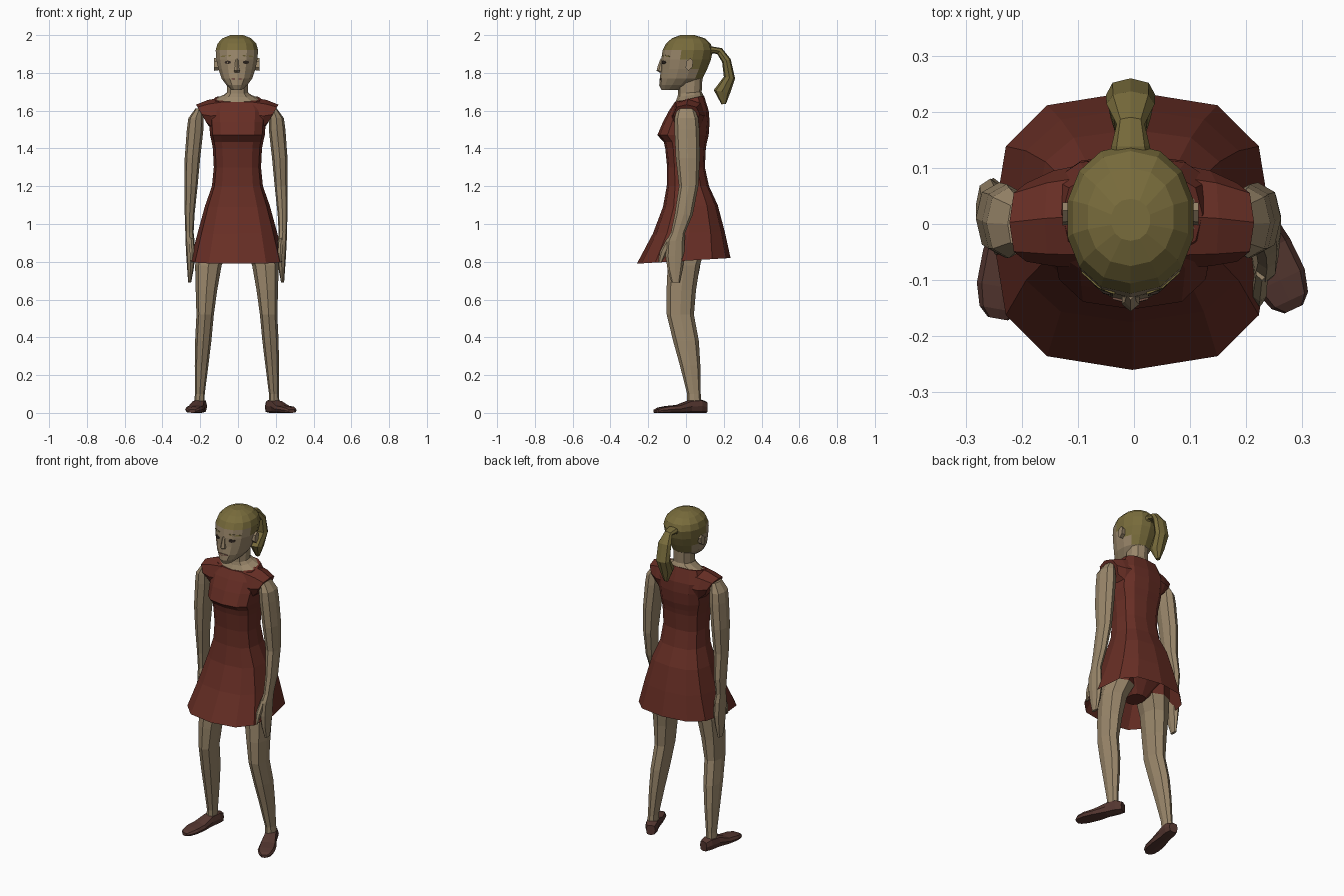
import bpy, bmesh, math
from mathutils import Vector
from mathutils.bvhtree import BVHTree

if "Cube" in bpy.data.objects:
    bpy.data.objects.remove(bpy.data.objects["Cube"])


def mat(name, rgb):
    m = bpy.data.materials.new(name)
    m.diffuse_color = (*rgb, 1)
    m.use_nodes = True
    m.node_tree.nodes["Principled BSDF"].inputs["Base Color"].default_value = m.diffuse_color
    return m


SKIN = mat("skin", (0.32, 0.24, 0.145))
RED = mat("dark_red_cloth", (0.135, 0.027, 0.018))
HAIR = mat("olive_blond", (0.19, 0.15, 0.045))
SHOE = mat("brown_leather", (0.09, 0.038, 0.03))
DARK = mat("dark_eye", (0.03, 0.02, 0.015))
LIP = mat("lip", (0.17, 0.085, 0.06))


def ring(c, u, v, n, e):
    """Squared-off ellipse around c with half axes u and v."""
    c, u, v = Vector(c), Vector(u), Vector(v)
    pts = []
    for i in range(n):
        a = 2 * math.pi * i / n
        s, k = math.sin(a), -math.cos(a)
        s = math.copysign(abs(s) ** e, s) if abs(s) > 1e-6 else 0
        k = math.copysign(abs(k) ** e, k) if abs(k) > 1e-6 else 0
        pts.append(c + u * s + v * k)
    return pts


def loft(name, rings, mats, rule=None, caps=(True, True)):
    """Skin a list of rings; rule(face centre) picks the material slot."""
    bm = bmesh.new()
    rows = [[bm.verts.new(p) for p in r] for r in rings]
    n = len(rows[0])
    for a, b in zip(rows, rows[1:]):
        for i in range(n):
            j = (i + 1) % n
            bm.faces.new((a[i], a[j], b[j], b[i]))
    if caps[0]:
        bm.faces.new(rows[0])
    if caps[1]:
        bm.faces.new(rows[-1])
    bmesh.ops.recalc_face_normals(bm, faces=bm.faces)
    if rule:
        for f in bm.faces:
            f.material_index = rule(f.calc_center_median())
    me = bpy.data.meshes.new(name)
    bm.to_mesh(me)
    bm.free()
    for m in mats:
        me.materials.append(m)
    ob = bpy.data.objects.new(name, me)
    bpy.context.collection.objects.link(ob)
    return ob


def body(secs, n=12, e=0.8, x=0.0):
    """Level rings from (z front, z back, half width, y front, y back)."""
    return [ring((x, (f + b) / 2, (zf + zb) / 2), (w, 0, 0),
                 (0, (b - f) / 2, (zb - zf) / 2), n, e) for zf, zb, w, f, b in secs]


def limb(secs, n=8, e=0.9):
    """Level rings from (x, y, z, x radius, y radius)."""
    return [ring((x, y, z), (rx, 0, 0), (0, ry, 0), n, e) for x, y, z, rx, ry in secs]


# Dress: flared skirt, narrow waist, bust and neckline
loft("dress", body([
    (.79, .82, .25, -.26, .236), (.95, .96, .21, -.175, .205),
    (1.09, 1.1, .172, -.122, .168), (1.2, 1.2, .135, -.102, .122),
    (1.3, 1.3, .125, -.1, .1), (1.4, 1.4, .13, -.11, .105),
    (1.435, 1.43, .136, -.118, .11), (1.47, 1.47, .145, -.152, .12),
    (1.54, 1.54, .15, -.122, .125), (1.6, 1.6, .155, -.09, .12),
    (1.645, 1.68, .125, -.06, .095)], e=.72, x=-.003), [RED], caps=(False, True))

# Shorts under the skirt
loft("shorts", body([(1.05, 1.05, .14, -.09, .12), (.92, .92, .15, -.085, .12),
                     (.82, .82, .05, -.05, .07)]), [RED])

# Neck and collar
loft("neck", body([(1.643, 1.678, .12, -.058, .092), (1.672, 1.69, .075, -.045, .088),
                   (1.69, 1.7, .058, -.042, .083), (1.79, 1.79, .058, -.04, .088)],
                  n=10, e=.9, x=-.003), [SKIN])

# Limbs, both sides
for side, s, dx, hand_y, toe_out in (("left", 1, 0, 0, 25), ("right", -1, -.02, .09, 10)):
    def shift(secs):
        return [(s * x + dx, y + hand_y * min(1, max(0, (1.2 - z) / .3)), z, rx, ry)
                for x, y, z, rx, ry in secs]

    loft(side + "_sleeve", [
        ring((s * cx - .004, cy, cz), (0, ry, 0), (s * vx, 0, vz), 8, .85)
        for cx, cy, cz, ry, vx, vz in ((.07, .015, 1.58, .095, 0, .09),
                                       (.14, .01, 1.572, .085, .015, .085),
                                       (.188, .003, 1.58, .07, .03, .052))], [RED])
    loft(side + "_arm", limb(shift([
        (.185, 0, 1.612, .02, .045), (.203, .002, 1.56, .04, .063),
        (.207, .005, 1.5, .044, .066), (.221, .01, 1.35, .041, .064),
        (.228, .014, 1.2, .034, .051), (.236, -.012, 1.05, .026, .048),
        (.237, -.042, .955, .022, .038)])), [SKIN])
    loft(side + "_hand", limb(shift([
        (.237, -.042, .955, .022, .038), (.234, -.055, .91, .024, .048),
        (.23, -.058, .83, .024, .05), (.232, -.058, .76, .017, .04),
        (.236, -.055, .69, .008, .022)])), [SKIN])
    loft(side + "_thumb", limb(shift([
        (.228, -.08, .925, .012, .02), (.224, -.118, .855, .014, .02),
        (.222, -.138, .795, .007, .01)]), n=6), [SKIN])

    lx = -.012 if s < 0 else 0
    loft(side + "_leg", limb([(s * x + lx, y, z, rx, ry) for x, y, z, rx, ry in (
        (.105, .02, 1.0, .08, .1), (.12, .005, .86, .083, .095),
        (.145, -.012, .78, .07, .085), (.155, -.025, .65, .057, .078),
        (.162, -.03, .52, .046, .072), (.172, 0, .38, .043, .068),
        (.181, .022, .25, .036, .054), (.19, .042, .1, .026, .036),
        (.193, .045, .04, .028, .038))]), [SKIN, RED],
        lambda c: 1 if c.z > .86 else 0)

    # Shoe, swept from heel to toe and turned outwards
    t = math.radians(toe_out)
    fwd = Vector((s * math.sin(t), -math.cos(t), 0))
    across = Vector((math.cos(t), s * math.sin(t), 0))
    ankle = Vector((s * .193 + lx, .045, 0))
    loft(side + "_shoe", [
        ring(ankle + fwd * d + Vector((0, 0, h / 2)), across * w, (0, 0, h / 2), 8, .6)
        for d, w, h in ((-.065, .026, .06), (-.03, .037, .072), (.03, .037, .068),
                        (.1, .047, .042), (.16, .048, .036), (.2, .036, .028),
                        (.217, .018, .018))], [SHOE])


# Head with a skullcap of hair
def hair_rule(c):
    return int(c.z > 1.915 or (c.y > -.02 and c.z > 1.875) or (c.y > .05 and c.z > 1.765))


HX = -.006
head = loft("head", body([(z, z, w, f, b) for z, w, f, b in (
    (1.71, .028, -.13, -.03), (1.735, .056, -.142, .04), (1.77, .083, -.139, .088),
    (1.82, .1, -.133, .112), (1.87, .111, -.131, .132), (1.92, .115, -.124, .142),
    (1.955, .105, -.106, .13), (1.983, .078, -.075, .1), (2.0, .035, -.03, .045))],
    n=14, e=.93, x=HX), [SKIN, HAIR], hair_rule)
dg = bpy.context.evaluated_depsgraph_get()
tree = BVHTree.FromObject(head, dg)


def face_plate(name, x, z, w, h, m, n=8, tilt=0.0):
    """Thin plate laid onto the front of the face."""
    rows = []
    for lift in (-.003, .004):
        row = []
        for p in ring((x, -1, z), (w, 0, tilt), (0, 0, h), n, .9):
            hit = tree.ray_cast(p, Vector((0, 1, 0)))[0]
            row.append(hit - Vector((0, lift, 0)))
        rows.append(row)
    loft(name, rows, [m])


for side, s in (("left", 1), ("right", -1)):
    face_plate(side + "_eye", HX + s * .048, 1.856, .017, .009, DARK)
    face_plate(side + "_brow", HX + s * .058, 1.889, .03, .005, HAIR, tilt=-s * .003)
    loft(side + "_ear", [ring((HX + s * x, .018, 1.845), (0, ry, 0), (0, .006, rz), 6, 1)
                         for x, ry, rz in ((.09, .018, .03), (.121, .02, .034))], [SKIN])
face_plate("mouth", HX, 1.768, .032, .006, LIP)

# Nose wedge
loft("nose", limb([(HX, -.118, 1.875, .008, .017), (HX, -.126, 1.835, .012, .024),
                   (HX, -.128, 1.812, .018, .028), (HX, -.122, 1.802, .014, .018)], n=6),
     [SKIN])

# Ponytail, bending up and then down
tail = [(.1, 1.905, .042, .03), (.14, 1.922, .034, .018), (.178, 1.915, .025, .02),
        (.214, 1.865, .043, .024), (.23, 1.775, .044, .03), (.19, 1.7, .036, .044),
        (.2, 1.635, .012, .012)]
rows = []
for i, (y, z, w, t) in enumerate(tail):
    a, b = tail[max(i - 1, 0)], tail[min(i + 1, len(tail) - 1)]
    d = Vector((0, b[0] - a[0], b[1] - a[1])).normalized()
    rows.append(ring((HX, y, z), (w, 0, 0), Vector((0, -d.z, d.y)) * t, 8, .9))
loft("ponytail", rows, [HAIR])
